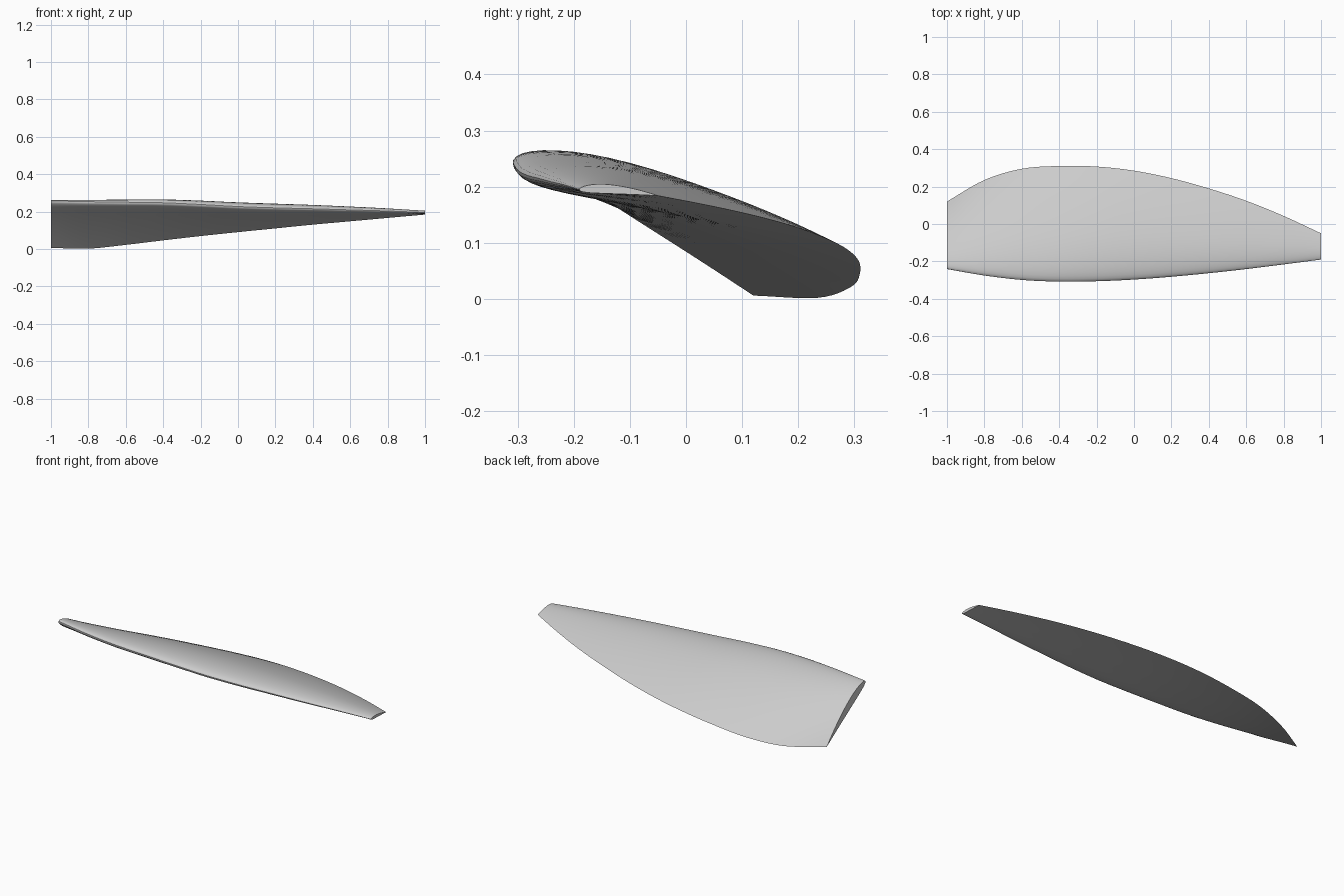
import bpy
import bmesh
import math
from mathutils import Vector

default_cube = bpy.data.objects.get("Cube")
if default_cube:
    bpy.data.objects.remove(default_cube, do_unlink=True)

# Evenly spaced span stations from root (-x) to tip (+x), in thousandths
LEADING_Y = [-240, -275, -299, -308, -306, -297, -282, -263, -241, -216, -190]
LEADING_Z = [257, 253, 250, 247, 238, 227, 220, 215, 209, 203, 195]
TRAILING_Y = [120, 235, 295, 310, 307, 285, 245, 190, 124, 43, -50]
TRAILING_Z = [6, 2, 22, 46, 69, 90, 110, 130, 148, 166, 184]

SPAN_STEPS = 60
CHORD_STEPS = 24
THICKNESS = 0.117
CAMBER = 0.035
CAMBER_POS = 0.4


def spline(values, t):
    """Smooth curve through evenly spaced values, t from 0 to 1."""
    padded = [2 * values[0] - values[1], *values, 2 * values[-1] - values[-2]]
    pos = t * (len(values) - 1)
    i = min(int(pos), len(values) - 2)
    f = pos - i
    a, b, c, d = padded[i:i + 4]
    result = b + f * (c - a + f * (2*a - 5*b + 4*c - d + f * (3*b - a - 3*c + d))) / 2
    return result / 1000


def airfoil_height(u, side):
    """Height of the upper (+1) or lower (-1) skin above the chord."""
    half = 5 * THICKNESS * (0.2969 * math.sqrt(u) - 0.126 * u - 0.3516 * u**2
                            + 0.2843 * u**3 - 0.1036 * u**4)
    if u < CAMBER_POS:
        line = CAMBER * (2 * CAMBER_POS * u - u * u) / CAMBER_POS**2
    else:
        line = CAMBER * (1 - 2 * CAMBER_POS + 2 * CAMBER_POS * u - u * u) / (1 - CAMBER_POS)**2
    return line + side * half


# Closed section outline: trailing edge, over the top, round the nose, back below
fractions = [(1 - math.cos(math.pi * k / CHORD_STEPS)) / 2 for k in range(CHORD_STEPS + 1)]
outline = [(u, airfoil_height(u, 1)) for u in reversed(fractions)]
outline += [(u, airfoil_height(u, -1)) for u in fractions[1:-1]]

# Loft the twisted, tapered blade through its sections
bm = bmesh.new()
rings = []
for s in range(SPAN_STEPS + 1):
    t = s / SPAN_STEPS
    x = 2 * t - 1
    lead = Vector((x, spline(LEADING_Y, t), spline(LEADING_Z, t)))
    trail = Vector((x, spline(TRAILING_Y, t), spline(TRAILING_Z, t)))
    chord = trail - lead
    up = Vector((0, -chord.z, chord.y))
    rings.append([bm.verts.new(lead + chord * u + up * h) for u, h in outline])

count = len(outline)
for ring, following in zip(rings, rings[1:]):
    for k in range(count):
        n = (k + 1) % count
        bm.faces.new((ring[k], ring[n], following[n], following[k]))

# Flat root and tip ends
bm.faces.new(rings[0])
bm.faces.new(rings[-1])
bmesh.ops.recalc_face_normals(bm, faces=bm.faces)

mesh = bpy.data.meshes.new("blade")
bm.to_mesh(mesh)
bm.free()
blade = bpy.data.objects.new("blade", mesh)
bpy.context.collection.objects.link(blade)

# Plain grey finish
grey = bpy.data.materials.new("light_grey")
grey.use_nodes = True
colour = (0.6, 0.6, 0.6, 1)
grey.diffuse_color = colour
grey.node_tree.nodes["Principled BSDF"].inputs["Base Color"].default_value = colour
mesh.materials.append(grey)

# Smooth skin with crisp trailing edge and ends
bpy.ops.object.select_all(action="DESELECT")
blade.select_set(True)
bpy.context.view_layer.objects.active = blade
bpy.ops.object.shade_smooth_by_angle(angle=math.radians(35))
